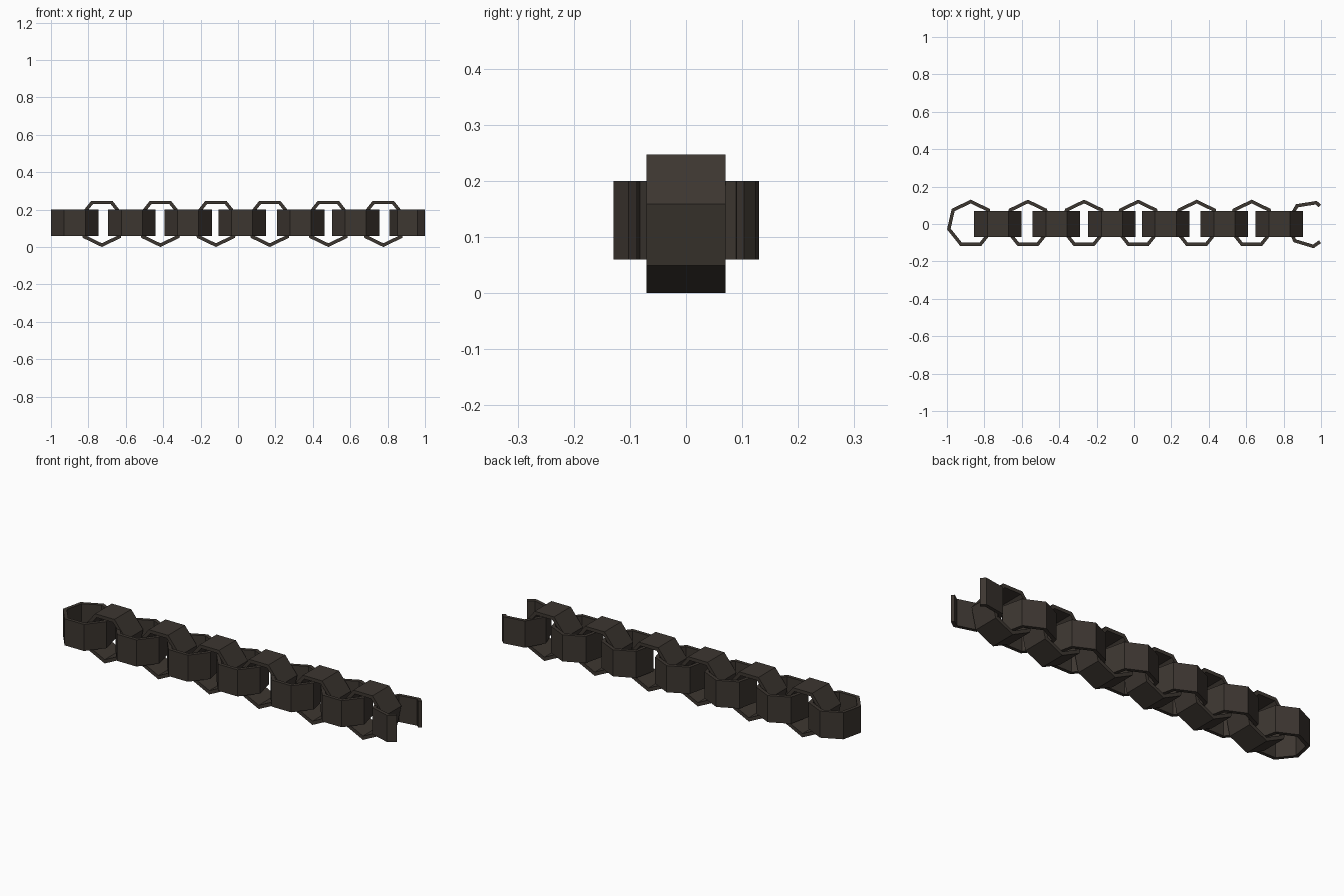
import bpy, bmesh, math
from mathutils import Vector

if "Cube" in bpy.data.objects:
    bpy.data.objects.remove(bpy.data.objects["Cube"])

R, T, W = 0.13, 0.018, 0.07          # outer radius, strip thickness, half width
Z = 0.13                             # height of the chain axis
STEP = 2 * math.pi / 7
INNER = (R - T / math.cos(STEP / 2)) / R

mat = bpy.data.materials.new("dark brown")
mat.diffuse_color = (0.046, 0.037, 0.030, 1)
mat.use_nodes = True
mat.node_tree.nodes["Principled BSDF"].inputs["Base Color"].default_value = mat.diffuse_color


def strip(name, outer, inner, closed, place):
    """Extrude a banded 2D profile by +-W; place(u, v, w) maps it to 3D."""
    bm = bmesh.new()
    rows = [[bm.verts.new(place(o.x, o.y, -W)), bm.verts.new(place(o.x, o.y, W)),
             bm.verts.new(place(i.x, i.y, W)), bm.verts.new(place(i.x, i.y, -W))]
            for o, i in zip(outer, inner)]
    n = len(rows)
    for k in range(n if closed else n - 1):
        a, b = rows[k], rows[(k + 1) % n]
        for j in range(4):
            m = (j + 1) % 4
            bm.faces.new((a[j], a[m], b[m], b[j]))
    if not closed:
        bm.faces.new(rows[0])
        bm.faces.new(rows[-1])
    bmesh.ops.recalc_face_normals(bm, faces=bm.faces)
    me = bpy.data.meshes.new(name)
    bm.to_mesh(me)
    bm.free()
    me.materials.append(mat)
    bpy.context.collection.objects.link(bpy.data.objects.new(name, me))


def heptagon(start, count=7):
    return [Vector((R * math.cos(start + k * STEP), R * math.sin(start + k * STEP)))
            for k in range(count)]


# Flat-lying closed links, one corner pointing to +y
for n, x in enumerate((-0.873, -0.567, -0.267, 0.022, 0.335, 0.629)):
    p = heptagon(math.pi / 2)
    strip(f"flat_link_{n + 1}", p, [v * INNER for v in p], True,
          lambda u, v, w: (x + u, v, Z + w))

# Upright closed links, one corner resting on the ground
for n, x in enumerate((-0.728, -0.415, -0.118, 0.170, 0.483, 0.777)):
    p = heptagon(-math.pi / 2)
    strip(f"upright_link_{n + 1}", p, [v * INNER for v in p], True,
          lambda u, v, w: (x + u, w, Z + v))

# Last link is broken open, with short bent tips at the +x end
p = heptagon(math.radians(21.9))
outer = [p[1].lerp(p[0], 0.27)] + p[1:6] + [p[5].lerp(p[6], 0.42)]
inner = [v * INNER for v in outer]
inner[0] = outer[0] - (p[0] + p[1]).normalized() * T
inner[-1] = outer[-1] - (p[5] + p[6]).normalized() * T
strip("broken_link", outer, inner, False,
      lambda u, v, w: (0.94 + u, v - 0.001, Z + w))
